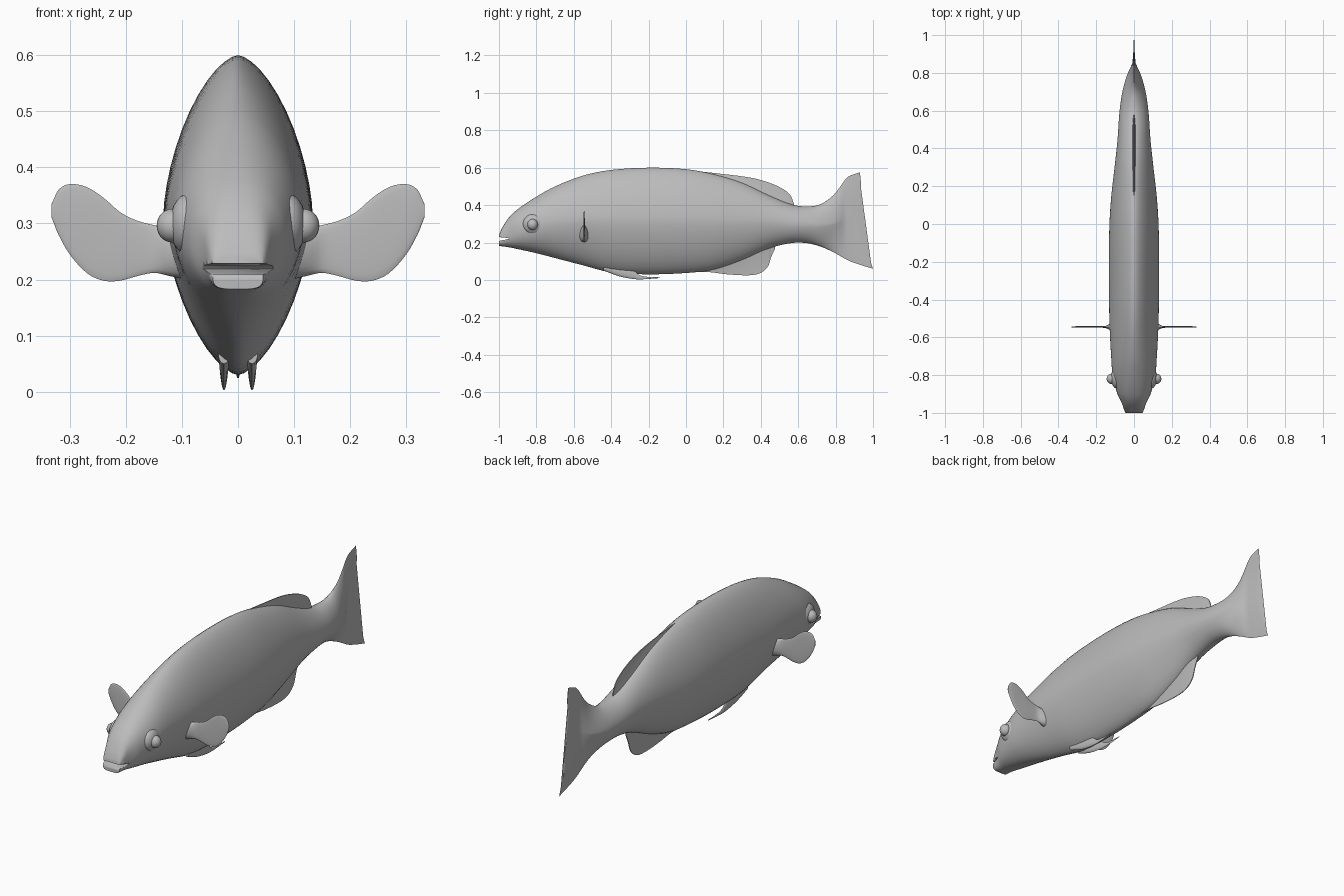
import bpy, bmesh, math

if "Cube" in bpy.data.objects:
    bpy.data.objects.remove(bpy.data.objects["Cube"])

grey = bpy.data.materials.new("soft grey")
grey.diffuse_color = (0.5, 0.5, 0.5, 1)
grey.use_nodes = True
grey.node_tree.nodes["Principled BSDF"].inputs["Base Color"].default_value = grey.diffuse_color


def finish(name, bm, angle=45):
    bmesh.ops.recalc_face_normals(bm, faces=bm.faces)
    me = bpy.data.meshes.new(name)
    bm.to_mesh(me)
    bm.free()
    me.materials.append(grey)
    ob = bpy.data.objects.new(name, me)
    bpy.context.collection.objects.link(ob)
    bpy.ops.object.select_all(action='DESELECT')
    ob.select_set(True)
    bpy.context.view_layer.objects.active = ob
    bpy.ops.object.shade_smooth_by_angle(angle=math.radians(angle))
    return ob


def spline(keys, steps):
    """Smooth curve through the key rows."""
    out = []
    for i in range(len(keys) - 1):
        a, b, c, d = (keys[max(0, min(len(keys) - 1, i + k))] for k in (-1, 0, 1, 2))
        for s in range(steps):
            t = s / steps
            row = []
            for p, q, r, u, x0, x1, x2, x3 in zip(a, b, c, d, *[[k[0]] * len(b) for k in (a, b, c, d)]):
                h = x2 - x1
                m1 = (r - p) / (x2 - x0) * h
                m2 = (u - q) / (x3 - x1) * h
                row.append((2*t**3 - 3*t*t + 1)*q + (t**3 - 2*t*t + t)*m1
                           + (3*t*t - 2*t**3)*r + (t**3 - t*t)*m2)
            row[0] = b[0] + (c[0] - b[0]) * t
            out.append(row)
    return out + [list(keys[-1])]


def ring(lo, hi, w, p, n):
    """Superellipse outline as (width, height) pairs."""
    pts = []
    for k in range(n):
        a = 2 * math.pi * k / n
        c, s = math.cos(a), math.sin(a)
        e = 2 / p
        pts.append((w * math.copysign(abs(c) ** e, c),
                    (lo + hi) / 2 + (hi - lo) / 2 * math.copysign(abs(s) ** e, s)))
    return pts


def loft(name, rings, angle=45):
    bm = bmesh.new()
    vs = [[bm.verts.new(p) for p in r] for r in rings]
    n = len(vs[0])
    for a, b in zip(vs, vs[1:]):
        for k in range(n):
            bm.faces.new((a[k], a[(k + 1) % n], b[(k + 1) % n], b[k]))
    bm.faces.new(vs[0])
    bm.faces.new(vs[-1])
    return finish(name, bm, angle)


# Body: y, bottom, top, half width, squareness
body_keys = [
    (-1.0, .183, .24, .045, 4), (-.985, .18, .275, .052, 3.2), (-.95, .175, .33, .064, 2.6),
    (-.9, .165, .378, .088, 2.2), (-.8, .143, .445, .113, 1.9), (-.7, .117, .50, .121, 1.75),
    (-.55, .078, .558, .129, 1.6), (-.4, .04, .588, .132, 1.6), (-.2, .03, .60, .133, 1.6),
    (0, .037, .592, .13, 1.6), (.15, .055, .565, .12, 1.6), (.3, .105, .52, .103, 1.65),
    (.45, .17, .45, .087, 1.75), (.57, .198, .402, .079, 1.8), (.65, .196, .393, .07, 1.7),
    (.72, .178, .405, .057, 1.5), (.79, .147, .455, .036, 1.2), (.85, .113, .535, .009, 1.3)]
N = 48
rings = [[(x, r[0], z) for x, z in ring(r[1], r[2], r[3], r[4], N)] for r in spline(body_keys, 4)]

# Tail fin continues the body to a concave trailing edge: height, y
edge = spline([(.06, 1.0), (.15, .968), (.25, .928), (.33, .91), (.4, .914), (.5, .935), (.575, .93)], 6)


def edge_y(z):
    return min(edge, key=lambda e: abs(e[0] - z))[1] if z <= .06 or z >= .575 else next(
        a[1] + (b[1] - a[1]) * (z - a[0]) / (b[0] - a[0]) for a, b in zip(edge, edge[1:]) if a[0] <= z <= b[0])


for s in (.2, .4, .6, .8, 1):
    lo, hi = .113 - .053 * s ** .8, .535 + .04 * s ** .55
    row = []
    for (x, z), (_, full) in zip(ring(lo, hi, .009 - .006 * s, 1.3, N), ring(.06, .575, 1, 1.3, N)):
        row.append((x, .85 + s * (edge_y(full) - .85), z))
    rings.append(row)
body = loft("body_and_tail", rings, 60)

# Mouth: wedge cut into the snout
bm = bmesh.new()
wedge = [(-1.03, .203), (-1.03, .232), (-.95, .224), (-.945, .219)]
f = bm.faces.new([bm.verts.new((-.2, y, z)) for y, z in wedge])
ex = bmesh.ops.extrude_face_region(bm, geom=[f])
bmesh.ops.translate(bm, vec=(.4, 0, 0), verts=[v for v in ex["geom"] if isinstance(v, bmesh.types.BMVert)])
cutter = finish("mouth_cutter", bm)
cutter.hide_render = True
cutter.hide_set(True)
mod = body.modifiers.new("mouth", 'BOOLEAN')
mod.object = cutter
mod.operation = 'DIFFERENCE'
mod.solver = 'EXACT'


# Median fins: y, root height, tip height, root half thickness
def median_fin(name, keys):
    rows = []
    for y, root, tip, w in spline(keys, 4):
        mid = root + (tip - root) * .45
        rows.append([(-w, y, root), (-w * .35, y, mid), (-.002, y, tip),
                     (.002, y, tip), (w * .35, y, mid), (w, y, root)])
    loft(name, rows, 60)


median_fin("dorsal_fin", [(.0, .5, .588, .03), (.2, .48, .566, .03), (.35, .43, .546, .026),
                          (.45, .39, .518, .022), (.52, .37, .485, .018), (.56, .36, .45, .012),
                          (.578, .36, .405, .006)])
median_fin("anal_fin", [(.02, .12, .04, .03), (.12, .13, .042, .03), (.22, .16, .03, .03),
                        (.34, .2, .025, .026), (.4, .21, .038, .022), (.44, .22, .075, .018),
                        (.455, .22, .12, .012), (.475, .22, .165, .01)])

# Paired parts
pectoral = [(.095, .2, .29, .034), (.125, .207, .291, .018), (.15, .212, .297, .006),
            (.18, .206, .305, .004), (.21, .198, .32, .004), (.24, .198, .346, .004),
            (.27, .212, .365, .004), (.3, .245, .37, .004), (.32, .28, .36, .003), (.332, .31, .335, .002)]
pelvic = [(-.44, .05, .08, .01), (-.36, .02, .07, .008), (-.29, .006, .06, .006),
          (-.255, .003, .03, .004), (-.22, .004, .018, .003), (-.14, .01, .014, .001)]


def ball(name, centre, size):
    bm = bmesh.new()
    bmesh.ops.create_uvsphere(bm, u_segments=24, v_segments=14, radius=1)
    for v in bm.verts:
        v.co = [c + a * b for c, a, b in zip(centre, v.co, size)]
    finish(name, bm)


for side, m in (("left", -1), ("right", 1)):
    loft(side + "_pectoral_fin", [[(m * r[0], -.545 + w, z) for w, z in ring(r[1], r[2], r[3], 2, 20)]
                                  for r in spline(pectoral, 3)])
    loft(side + "_pelvic_fin", [[(m * .025 + w, r[0], z) for w, z in ring(r[1], r[2], r[3], 2, 12)]
                                for r in spline(pelvic, 3)])
    ball(side + "_eye_socket", (m * .088, -.815, .298), (.034, .058, .055))
    ball(side + "_eye", (m * .117, -.82, .296), (.028, .028, .03))
